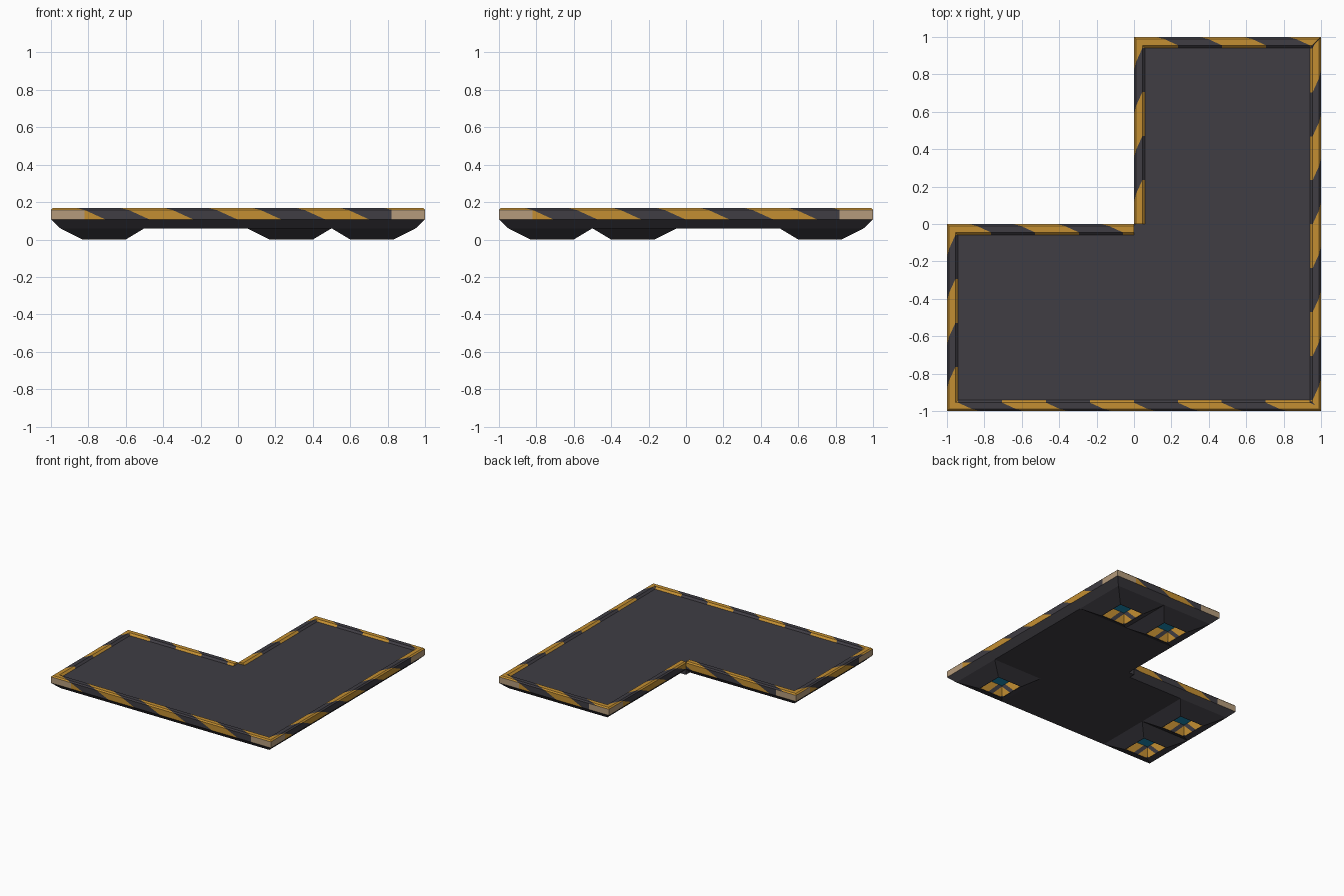
import bpy, bmesh, math
from mathutils import Vector, Matrix

if "Cube" in bpy.data.objects:
    bpy.data.objects.remove(bpy.data.objects["Cube"])


def material(name, rgb):
    m = bpy.data.materials.new(name)
    m.diffuse_color = (*rgb, 1)
    m.use_nodes = True
    m.node_tree.nodes["Principled BSDF"].inputs["Base Color"].default_value = m.diffuse_color
    return m


GREY = material("dark grey", (0.05, 0.047, 0.057))
YELLOW = material("hazard yellow", (0.55, 0.275, 0.032))
BEIGE = material("worn beige", (0.46, 0.33, 0.20))
BLUE = material("glow blue", (0.01, 0.27, 0.48))

Z_UNDER, Z_RIM, Z_DECK, Z_TOP = 0.06, 0.108, 0.153, 0.168


def finish(bm, name, mats):
    me = bpy.data.meshes.new(name)
    bm.to_mesh(me)
    bm.free()
    for m in mats:
        me.materials.append(m)
    ob = bpy.data.objects.new(name, me)
    bpy.context.collection.objects.link(ob)
    return ob


def loft(bm, loops):
    """Join equal-length closed loops with quads; returns the vertex loops."""
    rows = [[bm.verts.new(p) for p in loop] for loop in loops]
    for a, b in zip(rows, rows[1:]):
        for i in range(len(a)):
            j = (i + 1) % len(a)
            bm.faces.new((a[i], a[j], b[j], b[i]))
    return rows


def cut(bm, co, normal):
    bmesh.ops.bisect_plane(bm, geom=bm.verts[:] + bm.edges[:] + bm.faces[:],
                           plane_co=co, plane_no=normal, dist=1e-5)


def outline(d, z):
    """L outline inset by d, with the inner corner left square."""
    return [(-1 + d, -1 + d, z), (1 - d, -1 + d, z), (1 - d, 1 - d, z), (d, 1 - d, z),
            (d, 0, z), (0, 0, z), (0, -d, z), (-1 + d, -d, z)]


def rect(cx, cy, h, z):
    return [(cx - h, cy - h, z), (cx + h, cy - h, z), (cx + h, cy + h, z), (cx - h, cy + h, z)]


# Feet: half-tile centre and the side of it each foot stands on
FEET = [(.5, .5, 1, 1), (.5, .5, -1, 1), (.5, -.5, 1, -1), (-.5, -.5, -1, 1), (-.5, -.5, -1, -1)]

# Deck panel
bm = bmesh.new()
bm.faces.new([bm.verts.new(p) for p in outline(0.06, Z_DECK)])
finish(bm, "deck_panel", [GREY])

# Underbody with bevelled edge, opened where the feet join
bm = bmesh.new()
rows = loft(bm, [outline(0.05, Z_UNDER), outline(0, Z_RIM)])
bm.faces.new(rows[0][::-1])
bmesh.ops.remove_doubles(bm, verts=bm.verts[:], dist=1e-5)
for c in (-.5, .5):
    cut(bm, (c, 0, 0), (1, 0, 0))
    cut(bm, (0, c, 0), (0, 1, 0))
covered = []
for f in bm.faces:
    p = f.calc_center_median()
    if abs(p.z - Z_UNDER) < 1e-4 and any(
            abs(p.x - tx - .225 * sx) < .22 and abs(p.y - ty - .225 * sy) < .22
            for tx, ty, sx, sy in FEET):
        covered.append(f)
bmesh.ops.delete(bm, geom=covered, context='FACES')
finish(bm, "underbody", [GREY])

# Feet with striped recesses and glowing floors
for n, (tx, ty, sx, sy) in enumerate(FEET, 1):
    bx, by = tx + .215 * sx, ty + .215 * sy
    bm = bmesh.new()
    loft(bm, [rect(bx, by, .107, 0), rect(bx, by, .115, 0),
              rect(tx + .225 * sx, ty + .225 * sy, .225, Z_UNDER)])
    finish(bm, f"foot_{n}", [GREY])

    bm = bmesh.new()
    rows = loft(bm, [rect(bx, by, .107, .1), rect(bx, by, .107, 0)])
    bm.faces.new(rows[0][::-1])
    step, share = .12, .35
    for i in range(-3, 6):
        for c in (i * step, (i + share) * step):
            cut(bm, (bx + c, by, 0), (1, 1, 1))
    for f in bm.faces:
        p = f.calc_center_median()
        if p.z > .0999:
            f.material_index = 2
        elif ((p.x - bx + p.y - by + p.z) / step) % 1 < share:
            f.material_index = 1
    finish(bm, f"foot_recess_{n}", [YELLOW, GREY, BLUE])

# Striped rim: one length per edge, mitred at outer corners, beige at the ends
PROFILE = [(0, Z_RIM), (0, Z_TOP - .01), (.01, Z_TOP), (.045, Z_TOP), (.06, Z_DECK)]
EDGES = [(-1, -1, 0, 2, 1, 1), (1, -1, 90, 2, 1, 1), (1, 1, 180, 1, 1, 1),
         (0, 1, 270, 1, 1, 0), (0, 0, 180, 1, 0, 1), (-1, 0, 270, 1, 1, 1)]
K, PERIOD, START, END = 2.2, .47, .18, .18
for n, (x, y, angle, length, mitre_a, mitre_b) in enumerate(EDGES, 1):
    bm = bmesh.new()
    a = [bm.verts.new((d * mitre_a, d, z)) for d, z in PROFILE]
    b = [bm.verts.new((length - d * mitre_b, d, z)) for d, z in PROFILE]
    for i in range(len(PROFILE) - 1):
        bm.faces.new((a[i], b[i], b[i + 1], a[i + 1]))
    if not mitre_a:
        bm.faces.new(a)
    if not mitre_b:
        bm.faces.new(b[::-1])
    for i in range(-1, 11):
        cut(bm, (START + i * PERIOD / 2, 0, Z_TOP - .01), (1, K, K))
    for s in (END, length - END):
        cut(bm, (s, 0, 0), (1, 0, 0))
    for f in bm.faces:
        p = f.calc_center_median()
        near_end = (mitre_a and p.x < END) or (mitre_b and p.x > length - END)
        if p.y < 1e-4 and near_end:
            f.material_index = 2
        elif ((p.x + K * (p.y + p.z - Z_TOP + .01) - START) / PERIOD) % 1 < .5:
            f.material_index = 1
    bm.transform(Matrix.Translation(Vector((x, y, 0))) @ Matrix.Rotation(math.radians(angle), 4, 'Z'))
    finish(bm, f"rim_{n}", [YELLOW, GREY, BEIGE])
